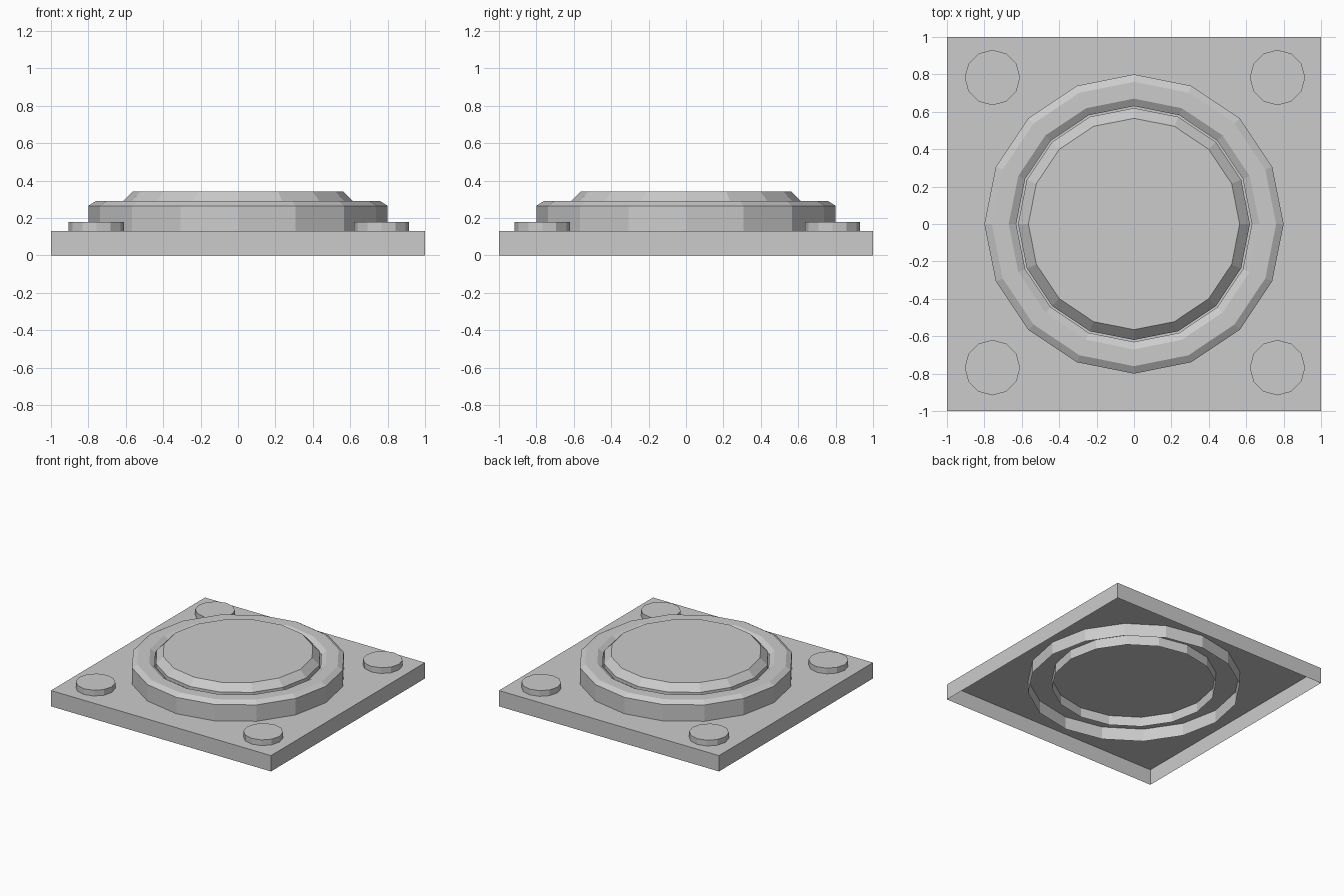
import bpy, bmesh
from math import cos, sin, pi

if "Cube" in bpy.data.objects:
    bpy.data.objects.remove(bpy.data.objects["Cube"])


def finish(name, bm):
    me = bpy.data.meshes.new(name)
    bm.to_mesh(me)
    bm.free()
    ob = bpy.data.objects.new(name, me)
    bpy.context.collection.objects.link(ob)
    return ob


def lathe(name, profile, sides, centre=(0, 0), cap=False):
    """Revolve (radius, z) points, listed from the outside bottom up and inward."""
    bm = bmesh.new()
    rings = [[bm.verts.new((centre[0] + r * cos(2 * pi * i / sides),
                            centre[1] + r * sin(2 * pi * i / sides), z))
              for i in range(sides)] for r, z in profile]
    for a, b in zip(rings, rings[1:]):
        for i in range(sides):
            j = (i + 1) % sides
            bm.faces.new((a[i], a[j], b[j], b[i]))
    if cap:
        bm.faces.new(rings[-1])
    return finish(name, bm)


# square base plate, hollow and open underneath
bm = bmesh.new()
bmesh.ops.create_cube(bm, size=1)
for v in bm.verts:
    v.co = (v.co.x * 2, v.co.y * 2, (v.co.z + 0.5) * 0.13)
bm.normal_update()
bmesh.ops.delete(bm, geom=[f for f in bm.faces if f.normal.z < -0.5], context='FACES')
finish("base_plate", bm)

# raised collar with chamfered outer and inner rims
lathe("collar_ring", [(0.80, 0.025), (0.80, 0.265), (0.76, 0.29),
                      (0.67, 0.29), (0.63, 0.265), (0.63, 0.13)], 16)

# central disc with chamfered top, set into the collar
lathe("centre_disc", [(0.62, 0.05), (0.62, 0.285), (0.565, 0.34)], 16, cap=True)

# corner bolt heads
for x, side in ((-0.757, "left"), (0.767, "right")):
    for y, end in ((-0.768, "front"), (0.783, "back")):
        lathe(f"bolt_{end}_{side}", [(0.148, 0.13), (0.148, 0.177)], 12, (x, y), cap=True)
